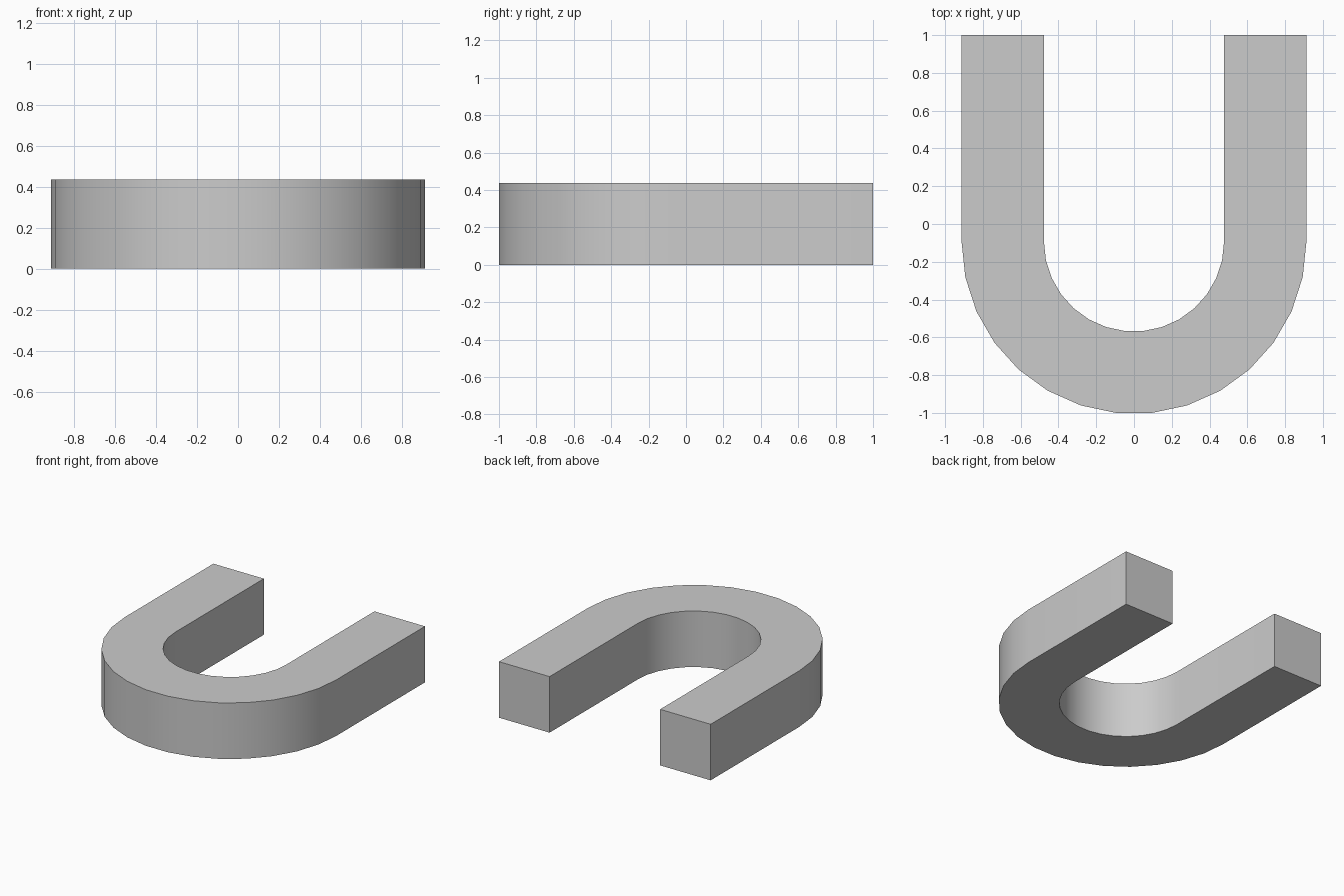
import bpy, bmesh
from math import sin, cos, pi, radians

if "Cube" in bpy.data.objects:
    bpy.data.objects.remove(bpy.data.objects["Cube"])

OUTER, INNER = 0.913, 0.477   # bend radii
BEND_Y = -0.092               # centre of the bend
HEIGHT = 0.437
STEPS = 15                    # facets around the half-circle bend

# Stations along the U: right tip, bend, left tip (direction x, direction y, centre y)
stations = [(1, 0, 1.0)]
stations += [(cos(pi * i / STEPS), -sin(pi * i / STEPS), BEND_Y) for i in range(STEPS + 1)]
stations += [(-1, 0, 1.0)]

# Sweep a square cross-section through the stations
section = [(INNER, 0), (OUTER, 0), (OUTER, HEIGHT), (INNER, HEIGHT)]
bm = bmesh.new()
rings = [[bm.verts.new((dx * r, cy + dy * r, z)) for r, z in section]
         for dx, dy, cy in stations]
for a, b in zip(rings, rings[1:]):
    for i in range(4):
        j = (i + 1) % 4
        bm.faces.new((a[i], a[j], b[j], b[i]))

# Square end caps
bm.faces.new(rings[0])
bm.faces.new(rings[-1])
bmesh.ops.recalc_face_normals(bm, faces=bm.faces)

mesh = bpy.data.meshes.new("u_shaped_bar")
bm.to_mesh(mesh)
bm.free()
bar = bpy.data.objects.new("u_shaped_bar", mesh)
bpy.context.collection.objects.link(bar)

# Smooth bend, crisp rims
bpy.context.view_layer.objects.active = bar
bar.select_set(True)
bpy.ops.object.shade_smooth_by_angle(angle=radians(30))
